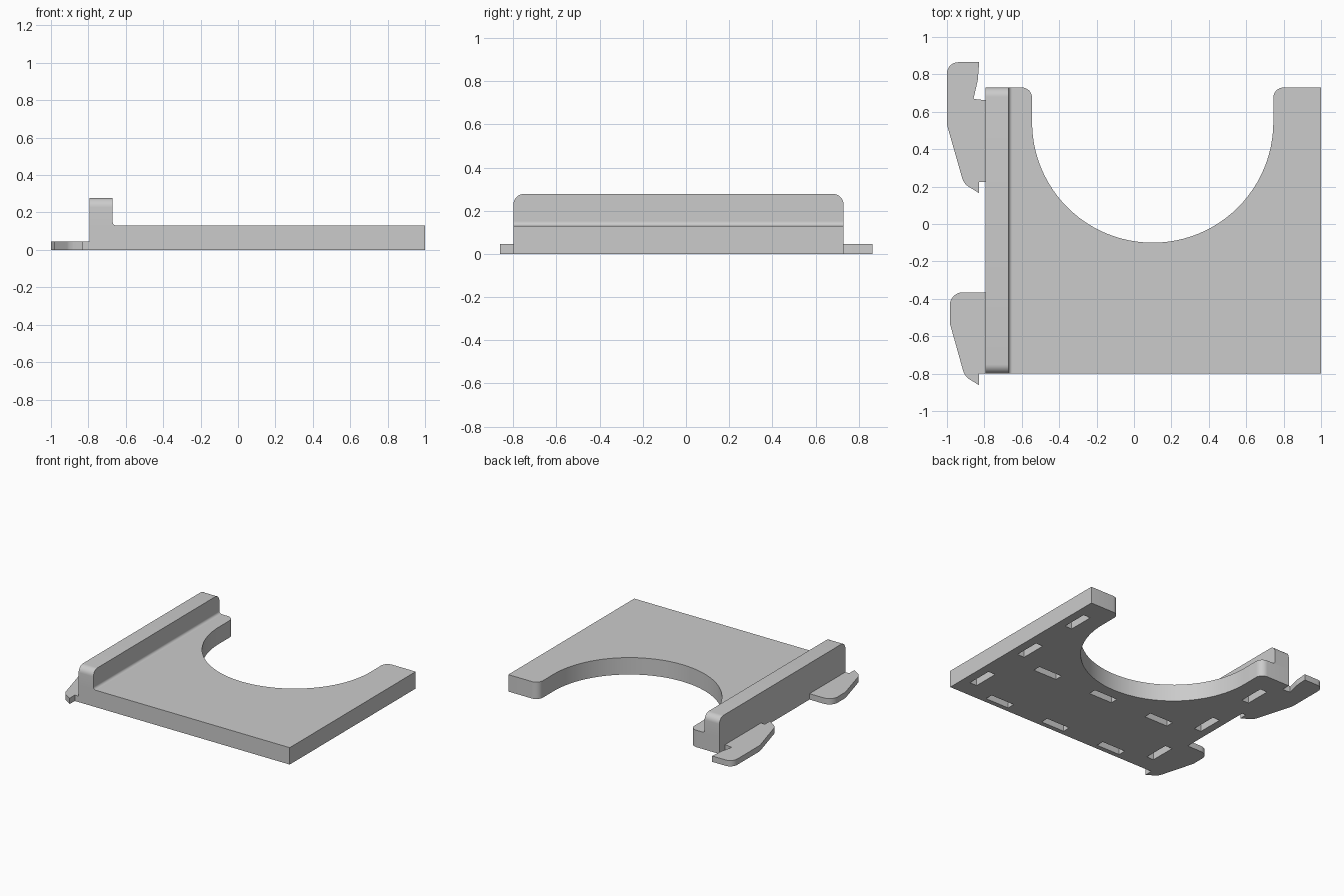
import bpy, bmesh, math
from mathutils import Vector

if "Cube" in bpy.data.objects:
    bpy.data.objects.remove(bpy.data.objects["Cube"])

GREY = (0.6, 0.6, 0.6, 1)
grey = bpy.data.materials.new("grey plastic")
grey.use_nodes = True
grey.diffuse_color = GREY
grey.node_tree.nodes["Principled BSDF"].inputs["Base Color"].default_value = GREY

BACK, FRONT = 0.73, -0.80
WALL, INNER, RIGHT = -0.795, -0.67, 1.0
TOP, RIDGE_TOP = 0.13, 0.278


def rounded(corners, steps=8):
    """Outline from (u, v[, radius]) corners, each with a radius filleted."""
    out = []
    for i, c in enumerate(corners):
        p = Vector(c[:2])
        r = c[2] if len(c) > 2 else 0
        if not r:
            out.append(p)
            continue
        a = (Vector(corners[i - 1][:2]) - p).normalized()
        b = (Vector(corners[(i + 1) % len(corners)][:2]) - p).normalized()
        half = a.angle(b) / 2
        centre = p + (a + b).normalized() * (r / math.sin(half))
        t = r / math.tan(half)
        s, e = (p + a * t - centre).normalized(), (p + b * t - centre).normalized()
        out += [centre + r * s.slerp(e, k / steps).normalized() for k in range(steps + 1)]
    return out


def prism(name, outline, low, high, place):
    """Extrude an outline from low to high; place(u, v, w) gives the point."""
    bm = bmesh.new()
    rings = [[bm.verts.new(place(p[0], p[1], w)) for p in outline] for w in (low, high)]
    bm.faces.new(rings[0])
    bm.faces.new(rings[1])
    n = len(outline)
    for i in range(n):
        j = (i + 1) % n
        bm.faces.new((rings[0][i], rings[0][j], rings[1][j], rings[1][i]))
    bmesh.ops.recalc_face_normals(bm, faces=bm.faces[:])
    mesh = bpy.data.meshes.new(name)
    bm.to_mesh(mesh)
    bm.free()
    mesh.materials.append(grey)
    ob = bpy.data.objects.new(name, mesh)
    bpy.context.collection.objects.link(ob)
    return ob


def activate(ob):
    bpy.ops.object.select_all(action='DESELECT')
    ob.select_set(True)
    bpy.context.view_layer.objects.active = ob


def along_z(u, v, w):
    return (u, v, w)


def along_x(u, v, w):
    return (w, u, v)


def along_y(u, v, w):
    return (u, w, v)


# Base plate with a round bay opening to the back
CX, CY, R = 0.10, 0.545, 0.645
bay = [(CX + R * math.cos(a), CY - R * math.sin(a))
       for a in (math.pi * k / 48 for k in range(49))]
plate = prism("base_plate", rounded(
    [(RIGHT, FRONT), (RIGHT, BACK), (CX + R, BACK, 0.055)] + bay +
    [(CX - R, BACK, 0.055), (WALL, BACK), (WALL, FRONT)]), 0, TOP, along_z)

# Blind slots in the underside
slots = [(x, y, 0.06, 0.2) for x in (0.903, -0.705) for y in (0.465, -0.05, -0.565)]
slots += [(x, y, 0.2, 0.06) for x in (0.605, 0.1, -0.405) for y in (-0.215, -0.733)]
bm = bmesh.new()
for x, y, w, d in slots:
    made = bmesh.ops.create_cube(bm, size=1)["verts"]
    bmesh.ops.scale(bm, vec=(w, d, 0.14), verts=made)
    bmesh.ops.translate(bm, vec=(x, y, 0), verts=made)
mesh = bpy.data.meshes.new("slot_cutter")
bm.to_mesh(mesh)
bm.free()
mesh.materials.append(grey)
cutter = bpy.data.objects.new("slot_cutter", mesh)
cutter.hide_render = True
bpy.context.collection.objects.link(cutter)
activate(plate)
cut = plate.modifiers.new("slots", 'BOOLEAN')
cut.operation = 'DIFFERENCE'
cut.solver = 'EXACT'
cut.object = cutter
bpy.ops.object.modifier_apply(modifier=cut.name)
bpy.data.objects.remove(cutter)

# Upright ridge with rounded ends, and the concave fillet at its foot
ridge = prism("ridge", rounded(
    [(FRONT, TOP), (BACK, TOP), (BACK, RIDGE_TOP, 0.05), (FRONT, RIDGE_TOP, 0.05)]),
    WALL, INNER, along_x)
F = 0.02
curve = [(INNER + F - F * math.sin(a), TOP + F - F * math.cos(a))
         for a in (math.pi * k / 16 for k in range(9))]
fillet = prism("ridge_fillet", [(INNER, TOP)] + curve, FRONT, BACK, along_y)

# Flat hooks along the ridge side
back_hook = prism("back_hook", rounded(
    [(WALL, 0.225), (WALL, 0.663), (-0.83, 0.665), (-0.858, 0.67),
     (-0.835, 0.77, 0.1), (-0.828, 0.865), (-1, 0.865, 0.06), (-1, 0.53, 0.12),
     (-0.91, 0.215, 0.08), (-0.828, 0.165), (-0.828, 0.225)]), 0, 0.045, along_z)
front_hook = prism("front_hook", rounded(
    [(WALL, FRONT), (WALL, -0.365), (-0.985, -0.365, 0.07), (-0.985, -0.53, 0.1),
     (-0.905, -0.815, 0.08), (-0.828, -0.862), (-0.828, FRONT)]), 0, 0.045, along_z)

for ob in (plate, ridge, fillet, back_hook, front_hook):
    activate(ob)
    bpy.ops.object.shade_smooth_by_angle(angle=math.radians(30))
